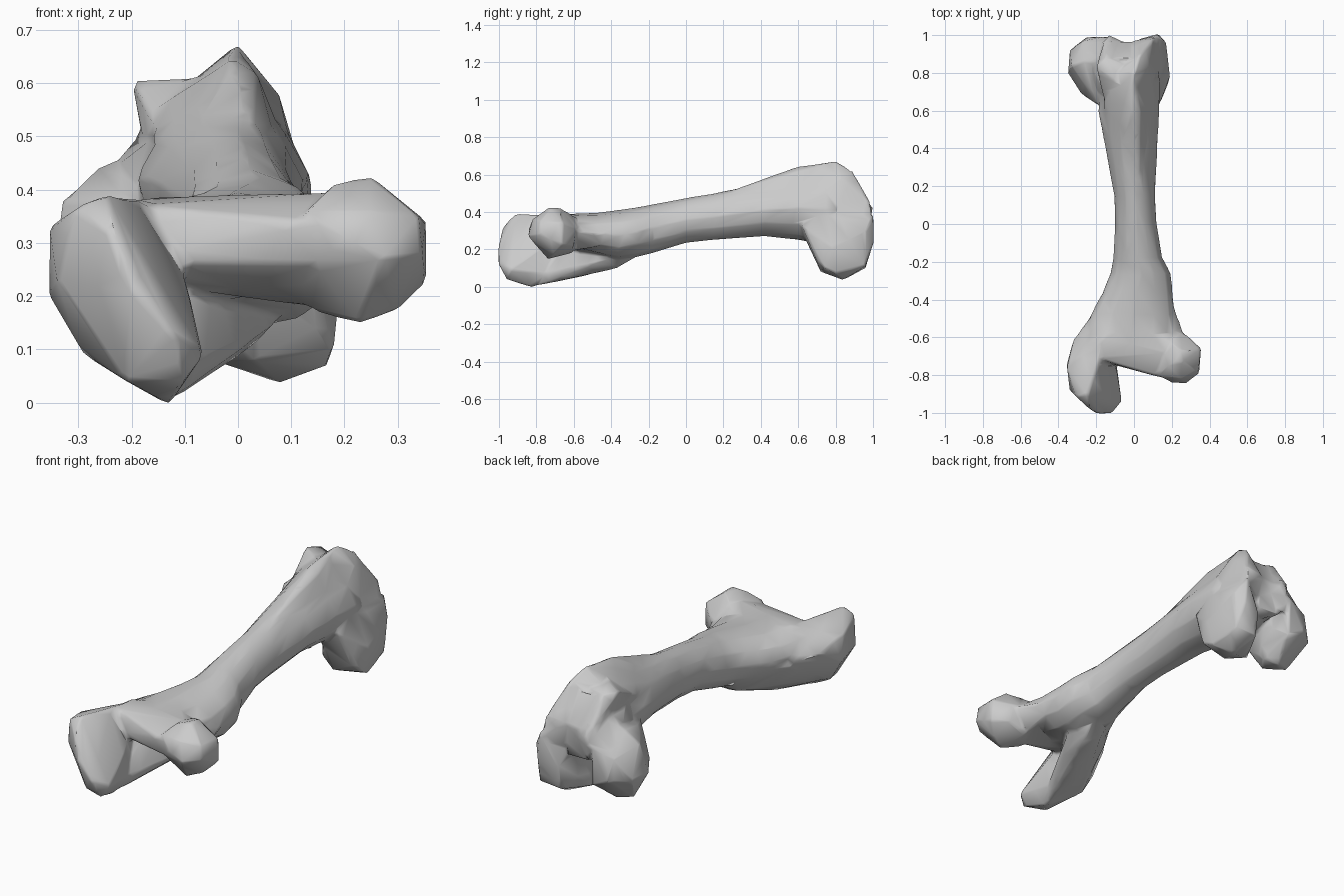
import bpy, bmesh, math

bm = bmesh.new()


def hull(points):
    """Add a convex lump spanning the given points."""
    vs = [bm.verts.new(p) for p in points]
    res = bmesh.ops.convex_hull(bm, input=vs)
    loose = [g for g in res["geom_interior"] if isinstance(g, bmesh.types.BMVert) and g.is_valid]
    bmesh.ops.delete(bm, geom=loose, context='VERTS')


def loft(sections, sides=12):
    """Skin oval sections (y, left, right, bottom, top, pinch of the upper half) along y."""
    rings = []
    for y, x0, x1, z0, z1, pinch in sections:
        ring = []
        for i in range(sides):
            a = 2 * math.pi * i / sides
            w = (x1 - x0) / 2 * (1 - pinch * max(0, math.sin(a)))
            ring.append(bm.verts.new(((x0 + x1) / 2 + w * math.cos(a), y,
                                      (z0 + z1) / 2 + (z1 - z0) / 2 * math.sin(a))))
        rings.append(ring)
    for a, b in zip(rings, rings[1:]):
        for i in range(sides):
            j = (i + 1) % sides
            bm.faces.new((a[i], a[j], b[j], b[i]))
    bm.faces.new(rings[0][::-1])
    bm.faces.new(rings[-1])


# shaft, flaring at both ends
loft([(-0.69, -0.27, 0.15, 0.24, 0.38, 0), (-0.60, -0.27, 0.24, 0.20, 0.39, 0),
      (-0.48, -0.23, 0.215, 0.17, 0.395, 0), (-0.36, -0.165, 0.205, 0.14, 0.41, 0),
      (-0.26, -0.125, 0.195, 0.16, 0.425, 0.1), (-0.18, -0.11, 0.15, 0.18, 0.44, 0.1),
      (0.0, -0.10, 0.12, 0.235, 0.475, 0.1), (0.15, -0.105, 0.112, 0.25, 0.50, 0.15),
      (0.42, -0.155, 0.125, 0.27, 0.555, 0.3), (0.60, -0.19, 0.135, 0.25, 0.60, 0.4),
      (0.75, -0.18, 0.14, 0.22, 0.61, 0.4), (0.87, -0.16, 0.12, 0.25, 0.56, 0.4)])
# crest up the front of the shaft, with a flat sloping to the outer side
hull([(0.03, 0.2, 0.50), (-0.01, 0.60, 0.645), (0.035, 0.60, 0.62), (-0.16, 0.62, 0.5),
      (-0.1, 0.3, 0.46), (0.09, 0.6, 0.48), (0.09, 0.3, 0.42), (0.0, 0.8, 0.665),
      (0.02, 0.45, 0.565), (-0.13, 0.72, 0.57), (-0.16, 0.75, 0.5)])

# neck, widening into the head
hull([(-0.2, -0.71, 0.37), (-0.2, -0.72, 0.26), (0.0, -0.755, 0.33), (0.0, -0.74, 0.26),
      (0.13, -0.81, 0.34), (0.17, -0.81, 0.263), (0.05, -0.7, 0.37), (-0.18, -0.6, 0.385),
      (0.06, -0.55, 0.38), (0.17, -0.68, 0.395), (0.27, -0.59, 0.3), (0.19, -0.57, 0.2),
      (0.215, -0.45, 0.28), (0.18, -0.45, 0.22), (0.14, -0.68, 0.18), (-0.15, -0.6, 0.22)])
# head, a blunt faceted knob
hull([(0.13, -0.80, 0.36), (0.2, -0.84, 0.31), (0.275, -0.845, 0.27), (0.14, -0.80, 0.265),
      (0.18, -0.75, 0.41), (0.25, -0.73, 0.425), (0.25, -0.67, 0.42), (0.345, -0.79, 0.28),
      (0.34, -0.78, 0.35), (0.355, -0.66, 0.34), (0.355, -0.66, 0.225), (0.30, -0.71, 0.172),
      (0.23, -0.74, 0.147), (0.13, -0.70, 0.175), (0.19, -0.61, 0.18), (0.28, -0.60, 0.22),
      (0.28, -0.59, 0.31), (0.25, -0.82, 0.36), (0.13, -0.57, 0.36)])

# greater trochanter, a leaning plate
hull([(-0.31, -0.91, 0.365), (-0.245, -0.91, 0.392), (-0.235, -0.98, 0.32), (-0.2, -1.005, 0.21),
      (-0.125, -1.01, 0.135), (-0.10, -0.96, 0.04), (-0.13, -0.82, -0.005), (-0.21, -0.92, 0.04),
      (-0.34, -0.88, 0.23), (-0.355, -0.74, 0.2), (-0.355, -0.76, 0.33), (-0.29, -0.74, 0.09),
      (-0.185, -0.76, 0.37), (-0.065, -0.94, 0.09), (-0.09, -0.78, 0.20), (-0.09, -0.76, 0.06),
      (-0.32, -0.61, 0.28), (-0.24, -0.5, 0.26), (-0.15, -0.6, 0.38)])
# crest to the lesser trochanter
hull([(-0.13, -0.82, 0.0), (-0.29, -0.74, 0.1), (-0.09, -0.76, 0.07), (-0.1, -0.58, 0.05),
      (0.02, -0.37, 0.10), (-0.06, -0.33, 0.13), (0.07, -0.42, 0.15), (-0.24, -0.5, 0.24),
      (-0.1, -0.65, 0.22), (0.05, -0.2, 0.2), (-0.08, -0.25, 0.24)])

# kneecap groove: outer ridge, inner ridge, floor
hull([(-0.2, 0.83, 0.605), (-0.15, 0.88, 0.60), (-0.08, 0.74, 0.61), (-0.15, 0.62, 0.50),
      (-0.16, 0.97, 0.46), (-0.13, 1.0, 0.42), (-0.05, 0.96, 0.42), (-0.17, 0.8, 0.46),
      (-0.06, 0.85, 0.59), (-0.14, 0.98, 0.3), (-0.06, 0.9, 0.25)])
hull([(0.0, 0.80, 0.675), (-0.02, 0.6, 0.64), (0.03, 0.89, 0.62), (0.077, 0.83, 0.58),
      (-0.08, 0.80, 0.61), (0.10, 0.98, 0.46), (0.0, 0.97, 0.45), (0.13, 0.8, 0.40),
      (0.12, 0.6, 0.4), (-0.06, 0.92, 0.3), (0.12, 1.0, 0.35), (0.15, 0.9, 0.3)])
hull([(-0.12, 0.88, 0.58), (0.01, 0.88, 0.58), (-0.1, 0.965, 0.44), (0.0, 0.965, 0.44),
      (-0.12, 0.95, 0.28), (0.0, 0.95, 0.28), (-0.1, 0.75, 0.28), (0.0, 0.75, 0.28)])
# web from the outer ridge down to the outer condyle
hull([(-0.17, 0.86, 0.52), (-0.12, 0.97, 0.47), (-0.24, 0.86, 0.44), (-0.24, 0.95, 0.38),
      (-0.15, 0.995, 0.36), (-0.19, 0.7, 0.42), (-0.15, 0.68, 0.5), (-0.1, 0.8, 0.35)])

# inner condyle
hull([(-0.05, 0.80, 0.08), (0.08, 0.84, 0.035), (0.17, 0.80, 0.07), (0.18, 0.74, 0.10),
      (0.19, 0.78, 0.2), (0.15, 0.7, 0.14), (0.03, 0.72, 0.08), (-0.03, 0.72, 0.14),
      (0.15, 0.96, 0.11), (0.03, 0.96, 0.10), (0.13, 1.005, 0.24), (0.03, 0.98, 0.22),
      (0.12, 1.005, 0.38), (0.17, 0.96, 0.3), (0.13, 0.75, 0.40), (0.02, 0.64, 0.25),
      (0.13, 0.62, 0.33), (0.0, 0.9, 0.35)])
# outer condyle
hull([(-0.28, 0.82, 0.085), (-0.2, 0.85, 0.075), (-0.35, 0.80, 0.22), (-0.34, 0.92, 0.22),
      (-0.33, 0.84, 0.38), (-0.26, 0.86, 0.445), (-0.18, 0.84, 0.46), (-0.28, 0.69, 0.24),
      (-0.19, 0.63, 0.38), (-0.18, 0.63, 0.26), (-0.22, 0.71, 0.12), (-0.25, 0.99, 0.22),
      (-0.16, 0.98, 0.18), (-0.15, 0.8, 0.11), (-0.16, 0.99, 0.38), (-0.27, 0.97, 0.33),
      (-0.12, 0.8, 0.3)])

bmesh.ops.recalc_face_normals(bm, faces=bm.faces)
mesh = bpy.data.meshes.new("thigh_bone")
bm.to_mesh(mesh)
bm.free()
bone = bpy.data.objects.new("thigh_bone", mesh)
bpy.context.collection.objects.link(bone)

# fuse the lumps, soften the joints, reduce to low-poly
rem = bone.modifiers.new("fuse", 'REMESH')
rem.mode = 'VOXEL'
rem.voxel_size = 0.01
rem.use_smooth_shade = True
sm = bone.modifiers.new("soften", 'SMOOTH')
sm.factor = 0.5
sm.iterations = 6
dec = bone.modifiers.new("reduce", 'DECIMATE')
dec.ratio = 0.025
